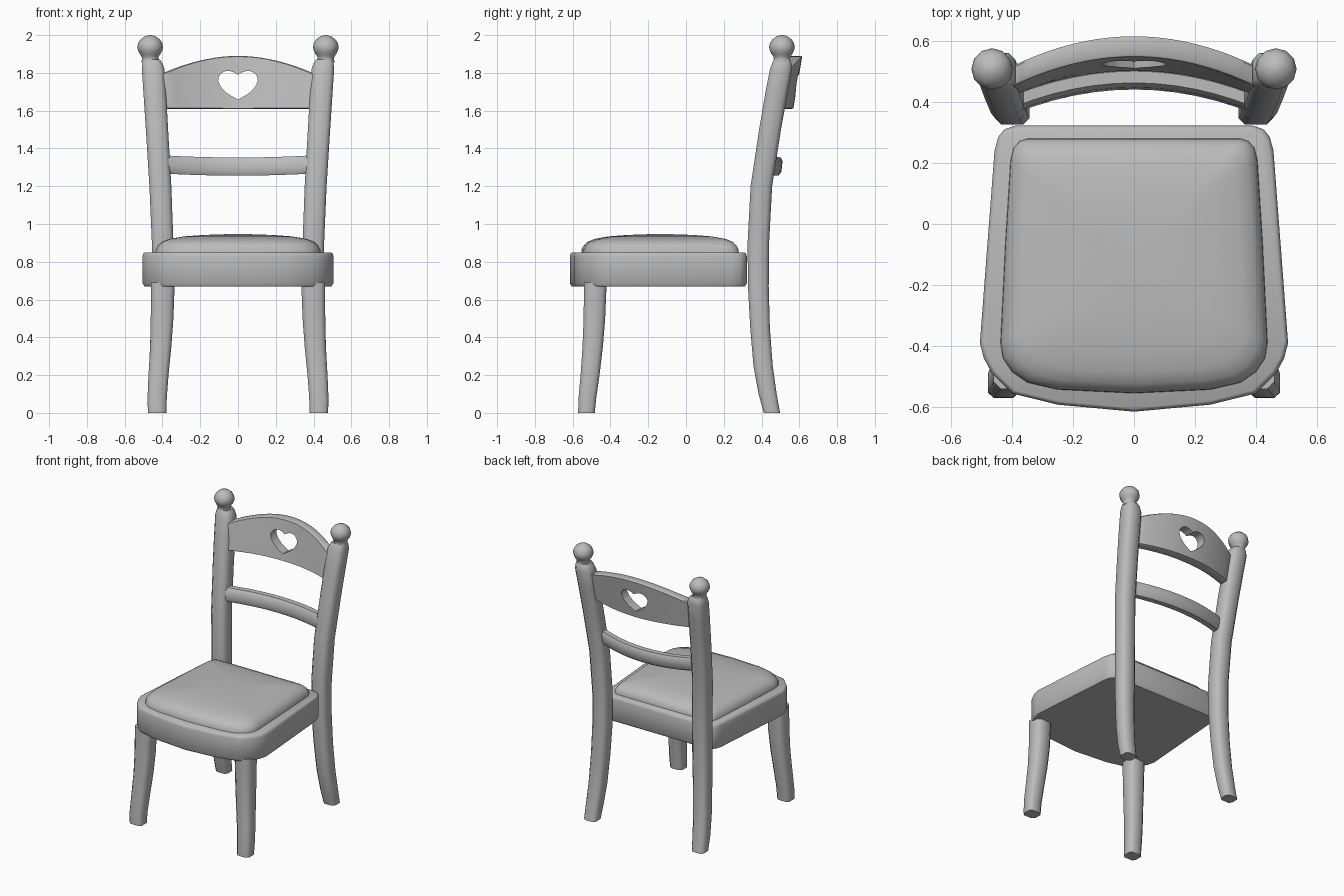
import bpy, bmesh, math

if "Cube" in bpy.data.objects:
    bpy.data.objects.remove(bpy.data.objects["Cube"])

wood = bpy.data.materials.new("plain_grey")
wood.diffuse_color = (0.5, 0.5, 0.5, 1)
wood.use_nodes = True
wood.node_tree.nodes["Principled BSDF"].inputs["Base Color"].default_value = wood.diffuse_color


def finish(name, bm, angle=40):
    bmesh.ops.recalc_face_normals(bm, faces=bm.faces)
    me = bpy.data.meshes.new(name)
    bm.to_mesh(me)
    bm.free()
    me.materials.append(wood)
    ob = bpy.data.objects.new(name, me)
    bpy.context.collection.objects.link(ob)
    bpy.ops.object.select_all(action='DESELECT')
    ob.select_set(True)
    bpy.context.view_layer.objects.active = ob
    bpy.ops.object.shade_smooth_by_angle(angle=math.radians(angle))
    return ob


def loft(name, rings, angle=40, cap=True, closed=False):
    """Skin a list of equal-length point rings."""
    bm = bmesh.new()
    vs = [[bm.verts.new(p) for p in r] for r in rings]
    n = len(vs[0])
    for a, b in zip(vs, vs[1:] + ([vs[0]] if closed else [])):
        for i in range(n):
            j = (i + 1) % n
            bm.faces.new((a[i], a[j], b[j], b[i]))
    if cap and not closed:
        bm.faces.new(vs[0])
        bm.faces.new(vs[-1])
    return finish(name, bm, angle)


def section(w, d, k=0.62):
    """Square section with chamfered corners."""
    return [(w, d * k), (w * k, d), (-w * k, d), (-w, d * k),
            (-w, -d * k), (-w * k, -d), (w * k, -d), (w, -d * k)]


def leg(name, stations, side):
    # stations: z, centre x, centre y, half width, half depth
    return loft(name, [[(side * cx + x, cy + y, z) for x, y in section(w, d)]
                       for z, cx, cy, w, d in stations], 50)


def slab(name, half, steps, centre_y):
    # steps: z, inset distance expressed as scale about the centre
    outline = half + [(-x, y) for x, y in reversed(half) if x > 0]
    return loft(name, [[(x * s, centre_y + (y - centre_y) * s, z) for x, y in outline]
                       for z, s in steps])


# Seat frame and cushion
seat_half = [(0, -.615), (.25, -.592), (.40, -.555), (.465, -.49), (.492, -.44), (.505, -.39),
             (.48, -.06), (.457, .24), (.445, .285), (.425, .31), (.39, .322), (0, .322)]
seat_half = seat_half[:-1]
slab("seat_frame", seat_half, [(.67, .98), (.685, 1), (.83, 1), (.845, .99), (.85, .975)], -.14)

pad_half = [(0, -.555), (.25, -.543), (.35, -.52), (.40, -.485), (.43, -.44), (.438, -.39),
            (.422, -.06), (.405, .21), (.395, .25), (.375, .272), (.35, .28)]
slab("seat_cushion", pad_half,
     [(.845, 1), (.865, .995), (.885, .97), (.905, .925), (.921, .83), (.934, .66),
      (.942, .42), (.946, .15)], -.137)

front_leg = [(0, .428, -.527, .049, .044), (.08, .428, -.522, .051, .047), (.2, .421, -.508, .053, .05),
             (.35, .409, -.494, .056, .054), (.5, .402, -.485, .060, .057), (.69, .398, -.48, .063, .06)]
back_post = [(0, .430, .455, .047, .043), (.1, .426, .432, .050, .048), (.25, .417, .408, .053, .051),
             (.45, .407, .392, .055, .052), (.67, .399, .383, .057, .055), (.9, .399, .383, .057, .057),
             (1.2, .411, .399, .058, .057), (1.5, .429, .445, .059, .058), (1.7, .441, .480, .060, .059),
             (1.82, .449, .503, .060, .058), (1.85, .453, .507, .053, .051), (1.87, .457, .508, .044, .042)]
# Turned knob profile: z, radius
knob = [(1.855, .046), (1.875, .043), (1.888, .046), (1.9, .055), (1.918, .064), (1.935, .068),
        (1.957, .064), (1.977, .051), (1.992, .031), (2.0, .008)]

for side, tag in ((-1, "left"), (1, "right")):
    leg("front_leg_" + tag, front_leg, side)
    leg("back_post_" + tag, back_post, side)
    loft("post_knob_" + tag,
         [[(side * .465 + r * math.cos(i * math.pi / 6), .508 + r * math.sin(i * math.pi / 6), z)
           for i in range(12)] for z, r in knob], 60)

# Lower back rail: rounded bar bowed backwards
rings = []
for i in range(13):
    x = -.40 + .8 * i / 12
    q = (x / .37) ** 2
    rings.append([(x, .476 - .07 * q + y + z * .12, 1.304 + .01 * q + z)
                  for y, z in section(.032, .048, .6)])
loft("lower_back_rail", rings, 50)

# Top rail: arched, bowed plate with a heart opening
CZ = 1.74
heart_half = [(0, 1.79), (.025, 1.806), (.055, 1.812), (.083, 1.803), (.103, 1.78),
              (.105, 1.757), (.09, 1.725), (.055, 1.69), (0, 1.658)]
heart = heart_half + [(-x, z) for x, z in heart_half[-2:0:-1]]


def heart_hit(px, pz):
    """Point where the ray from the heart centre towards (px, pz) leaves the heart."""
    dx, dz = px, pz - CZ
    best = 0
    for (ax, az), (bx, bz) in zip(heart, heart[1:] + heart[:1]):
        ex, ez = bx - ax, bz - az
        det = dx * ez - dz * ex
        if abs(det) < 1e-9:
            continue
        t = (ax * ez - (az - CZ) * ex) / det
        u = (ax * dz - (az - CZ) * dx) / det
        if t > 0 and -1e-6 <= u <= 1 + 1e-6:
            best = max(best, t)
    return dx * best, CZ + dz * best


def arch(x):
    return 1.89 - .088 * (abs(x) / .39) ** 1.9


R = .41
xs = [R * (i / 10 - 1) for i in range(21)]
outer = [(x, arch(x)) for x in xs]
outer += [(R, 1.61 + (arch(R) - 1.61) * (1 - k / 5)) for k in range(1, 5)]
outer += [(x, 1.61) for x in reversed(xs)]
outer += [(-R, 1.61 + (arch(R) - 1.61) * k / 5) for k in range(1, 5)]
inner = [heart_hit(*p) for p in outer]


def plate_ring(t, offset, shrink=1):
    ring = []
    for (ax, az), (bx, bz) in zip(inner, outer):
        x, z = ax + (bx - ax) * t, az + (bz - az) * t
        y = .535 + (z - 1.61) * .17 - .078 * (x / .39) ** 2 + offset
        ring.append((x, y, z))
    return ring


ts = [0, .15, .35, .55, .75, .96]
front = [plate_ring(t, -.033) for t in ts] + [plate_ring(1, -.026)]
back = [plate_ring(1, .026)] + [plate_ring(t, .033) for t in reversed(ts)]
loft("top_back_rail", front + back, 40, closed=True)
